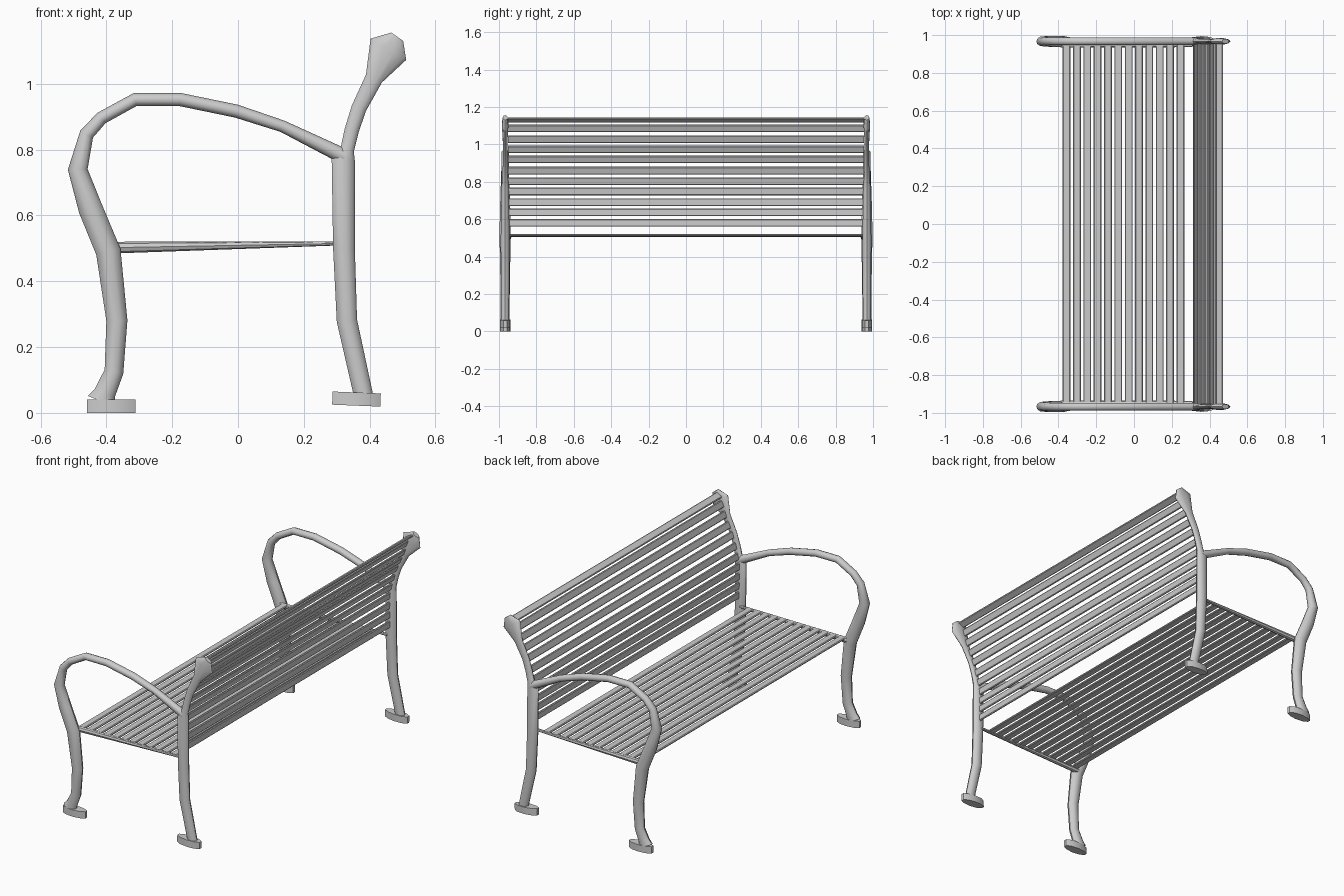
import bpy, bmesh, math
from mathutils import Vector, Matrix

if "Cube" in bpy.data.objects:
    bpy.data.objects.remove(bpy.data.objects["Cube"])

SIDE_Y = 0.967


def finish(name, bm, mirror=True, angle=40):
    bmesh.ops.recalc_face_normals(bm, faces=bm.faces)
    me = bpy.data.meshes.new(name)
    bm.to_mesh(me)
    bm.free()
    for p in me.polygons:
        p.use_smooth = True
    me.set_sharp_from_angle(angle=math.radians(angle))
    ob = bpy.data.objects.new(name, me)
    bpy.context.collection.objects.link(ob)
    if mirror:
        m = ob.modifiers.new("both_sides", 'MIRROR')
        m.use_axis = (False, True, False)
    return ob


def sweep(name, path, y=SIDE_Y, sides=10):
    """Oval tube through (x, z, half width in plane, half width in y)."""
    bm = bmesh.new()
    pts = [Vector((p[0], 0, p[1])) for p in path]
    rings = []
    for i, (x, z, w, d) in enumerate(path):
        a = (pts[i] - pts[i - 1]).normalized() if i else Vector()
        b = (pts[i + 1] - pts[i]).normalized() if i < len(pts) - 1 else Vector()
        t = (a + b).normalized()
        n = Vector((t.z, 0, -t.x))
        ring = []
        for k in range(sides):
            u = 2 * math.pi * k / sides
            co = pts[i] + n * w * math.cos(u) + Vector((0, y + d * math.sin(u), 0))
            ring.append(bm.verts.new(co))
        rings.append(ring)
    for r, s in zip(rings, rings[1:]):
        for k in range(sides):
            j = (k + 1) % sides
            bm.faces.new((r[k], r[j], s[j], s[k]))
    bm.faces.new(rings[0])
    bm.faces.new(rings[-1])
    return finish(name, bm)


def foot(name, x, z, tilt):
    """Long rounded pad under a leg."""
    bm = bmesh.new()
    bmesh.ops.create_cone(bm, cap_ends=True, segments=10, radius1=1, radius2=1, depth=1,
                          matrix=Matrix.Translation((x, SIDE_Y, z)) @ Matrix.Rotation(tilt, 4, 'Y')
                          @ Matrix.Diagonal((0.077, 0.028, 0.04, 1)))
    return finish(name, bm)


def slat(name, x, z, tilt, width=0.041, thick=0.012, half=0.953):
    """Flat bar with softened edges running along y."""
    w, t = width / 2, thick / 2
    prof = [(-w, -t * .4), (-w * .8, -t), (w * .8, -t), (w, -t * .4),
            (w, t * .4), (w * .8, t), (-w * .8, t), (-w, t * .4)]
    c, s = math.cos(tilt), math.sin(tilt)
    bm = bmesh.new()
    face = bm.faces.new([bm.verts.new((x + a * c - b * s, -half, z + a * s + b * c))
                         for a, b in prof])
    ext = bmesh.ops.extrude_face_region(bm, geom=[face], use_keep_orig=True)
    vs = [v for v in ext["geom"] if isinstance(v, bmesh.types.BMVert)]
    bmesh.ops.translate(bm, vec=(0, 2 * half, 0), verts=vs)
    return finish(name, bm, mirror=False)


# front leg flowing into the armrest
sweep("front_leg_and_arm", [
    (-0.415, 0.035, 0.044, 0.025), (-0.405, 0.06, 0.033, 0.025), (-0.377, 0.125, 0.029, 0.025),
    (-0.368, 0.28, 0.032, 0.027), (-0.394, 0.49, 0.038, 0.031), (-0.448, 0.62, 0.037, 0.030),
    (-0.487, 0.74, 0.030, 0.026), (-0.460, 0.847, 0.022, 0.022), (-0.415, 0.896, 0.020, 0.021),
    (-0.313, 0.952, 0.020, 0.021), (-0.175, 0.952, 0.020, 0.021), (-0.005, 0.917, 0.020, 0.021),
    (0.135, 0.871, 0.018, 0.021), (0.325, 0.778, 0.024, 0.020)])

# rear leg up to the seat back and its flared tip
sweep("rear_leg_and_back_post", [
    (0.382, 0.05, 0.029, 0.022), (0.331, 0.28, 0.031, 0.024), (0.322, 0.50, 0.033, 0.025),
    (0.320, 0.77, 0.036, 0.020), (0.332, 0.80, 0.021, 0.018), (0.346, 0.86, 0.022, 0.014),
    (0.367, 0.925, 0.023, 0.012), (0.413, 1.016, 0.027, 0.013), (0.457, 1.105, 0.063, 0.018),
    (0.484, 1.143, 0.022, 0.013)])

foot("front_foot", -0.385, 0.02, 0)
foot("rear_foot", 0.36, 0.042, 0.04)

# tapered rail at each end of the seat
sweep("seat_rail", [(-0.39, 0.502, 0.018, 0.014), (0.31, 0.515, 0.006, 0.012)], y=0.948, sides=8)

# seat slats
for i in range(12):
    slat(f"seat_slat_{i + 1}", -0.357 + i * 0.0548, 0.511 + i * 0.0004, 0)

# back slats following the curve of the post
back = [(0.322, 0.580), (0.321, 0.636), (0.320, 0.690), (0.321, 0.748), (0.331, 0.803),
        (0.346, 0.860), (0.366, 0.920), (0.389, 0.973), (0.413, 1.028), (0.432, 1.085),
        (0.453, 1.130)]
for i, (x, z) in enumerate(back):
    p, q = back[max(i - 1, 0)], back[min(i + 1, 10)]
    tilt = math.atan2(q[1] - p[1], q[0] - p[0])
    if i == 10:
        tilt = math.radians(28)
    slat(f"back_slat_{i + 1}", x, z, tilt)
